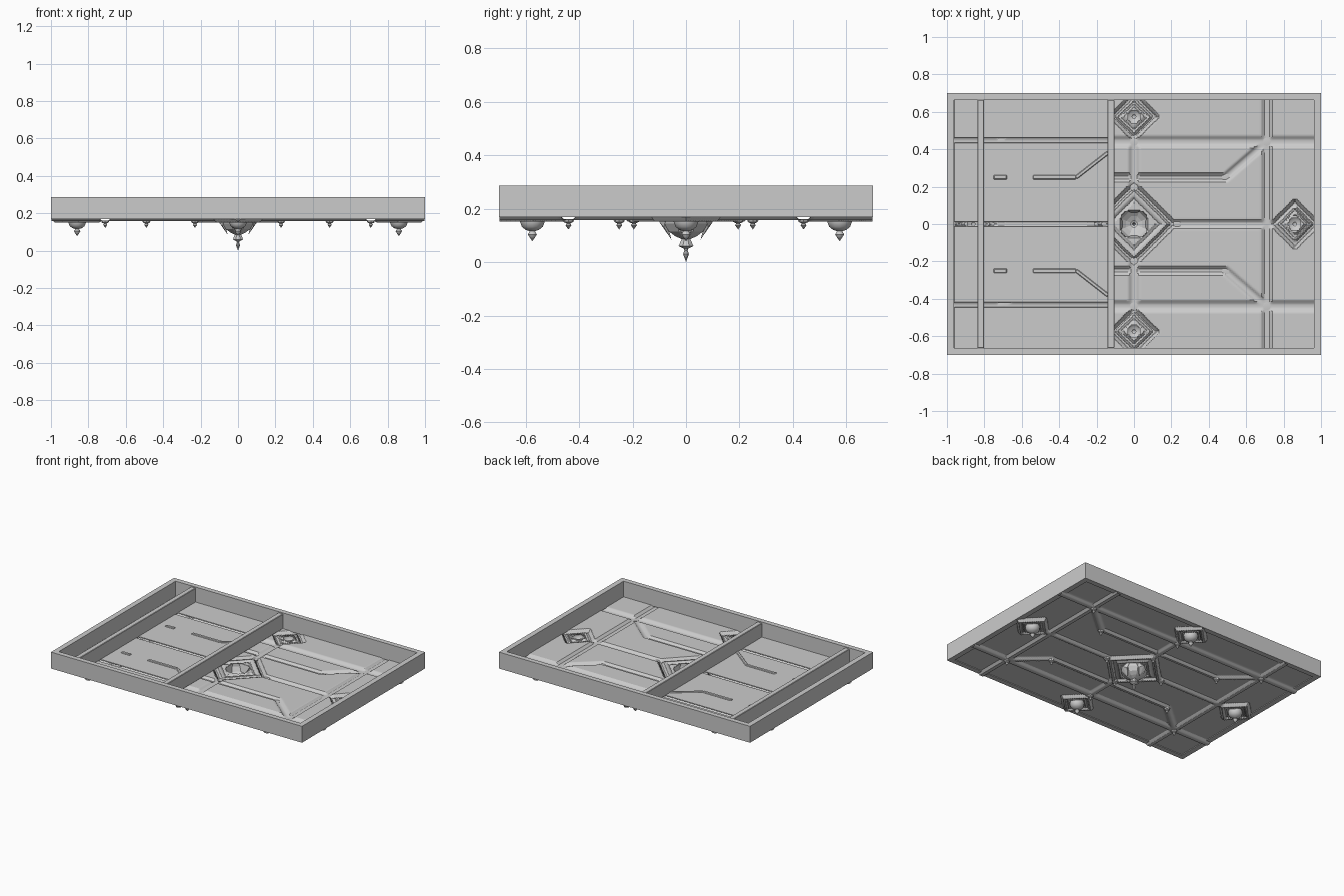
import bpy, bmesh, math
from mathutils import Vector

if "Cube" in bpy.data.objects:
    bpy.data.objects.remove(bpy.data.objects["Cube"])

BASE = 0.173          # level of the ceiling sheet


def finish(name, bm, smooth=None):
    me = bpy.data.meshes.new(name)
    bm.to_mesh(me)
    bm.free()
    ob = bpy.data.objects.new(name, me)
    bpy.context.collection.objects.link(ob)
    if smooth:
        bpy.ops.object.select_all(action='DESELECT')
        ob.select_set(True)
        bpy.context.view_layer.objects.active = ob
        bpy.ops.object.shade_smooth_by_angle(angle=math.radians(smooth))
    return ob


def box(name, x0, x1, y0, y1, z0, z1, bevel=0.0):
    bm = bmesh.new()
    bmesh.ops.create_cube(bm, size=1)
    for v in bm.verts:
        v.co = ((x0 + x1) / 2 + v.co.x * (x1 - x0),
                (y0 + y1) / 2 + v.co.y * (y1 - y0),
                (z0 + z1) / 2 + v.co.z * (z1 - z0))
    if bevel:
        bmesh.ops.bevel(bm, geom=bm.edges[:], offset=bevel, segments=1, affect='EDGES')
    return finish(name, bm)


def lathe(name, profile, x, y, sides, turn=0.0, smooth=None):
    bm = bmesh.new()
    rings = []
    for r, z in profile:
        rings.append([bm.verts.new((x + r * math.cos(turn + math.tau * i / sides),
                                    y + r * math.sin(turn + math.tau * i / sides), z))
                      for i in range(sides)])
    for a, b in zip(rings, rings[1:]):
        for i in range(sides):
            j = (i + 1) % sides
            bm.faces.new((a[j], a[i], b[i], b[j]))
    bmesh.ops.remove_doubles(bm, verts=bm.verts[:], dist=0.0002)
    return finish(name, bm, smooth)


# Rib layout: (x0, y0, x1, y1, half width)
ribs = [(0, 0.2, 0, 0.46, 0.028), (0, -0.46, 0, -0.2, 0.028)]
for s in (-1, 1):
    ribs += [(-1, 0.44 * s, 1, 0.44 * s, 0.03),
             (0.71 * s, -0.7, 0.71 * s, 0.7, 0.03),
             (0.22 * s, 0, 0.74 * s, 0, 0.026)]
    for t in (-1, 1):
        ribs += [(0.03 * s, 0.25 * t, 0.49 * s, 0.25 * t, 0.024),
                 (0.49 * s, 0.25 * t, 0.71 * s, 0.44 * t, 0.024)]

# Medallions: (x, y, outer half diagonal, hole radius)
medallions = [(0, 0, 0.205, 0.085), (0.86, 0, 0.11, 0.04), (-0.86, 0, 0.11, 0.04),
              (0, 0.575, 0.11, 0.04), (0, -0.575, 0.11, 0.04)]


def ramp(d, half):
    return min(1.0, max(0.0, (half - d) / (half * 0.55)))


def drop_at(x, y):
    p, deep = Vector((x, y)), 0.0
    for x0, y0, x1, y1, half in ribs:
        a, b = Vector((x0, y0)), Vector((x1, y1))
        t = max(0.0, min(1.0, (p - a).dot(b - a) / (b - a).length_squared))
        deep = max(deep, 0.015 * ramp((p - a - (b - a) * t).length, half))
    for mx, my, half, hole in medallions:
        d = abs(x - mx) + abs(y - my)
        if d < half + 0.04:
            # raised border, shallow field and inner diamond
            inside = 0.006 * ramp(max(0, d - half), 0.02)
            deep = inside if d < half - 0.03 else max(deep, inside)
            deep = max(deep, 0.022 * ramp(abs(d - half), 0.026),
                       0.016 * ramp(abs(d - half * 0.66), 0.02))
    return deep


# Embossed ceiling sheet with hollow ribs, open over the pendants
bm = bmesh.new()
bmesh.ops.create_grid(bm, x_segments=240, y_segments=168, size=1)
for v in bm.verts:
    x, y = v.co.x * 0.998, v.co.y * 0.698
    v.co = (x, y, BASE - drop_at(x, y))
holes = [f for f in bm.faces if any(
    math.hypot(f.calc_center_median().x - m[0], f.calc_center_median().y - m[1]) < m[3] - 0.006
    for m in medallions)]
bmesh.ops.delete(bm, geom=holes, context='FACES')
finish("ceiling_sheet", bm, 30)

# Surrounding frame walls
for s, side in ((-1, "left"), (1, "right")):
    a, b = sorted((s, s * 0.962))
    box("frame_" + side, a, b, -0.7, 0.7, 0.168, 0.286)
for s, side in ((-1, "front"), (1, "back")):
    a, b = sorted((s * 0.7, s * 0.664))
    box("frame_" + side, -0.962, 0.962, a, b, 0.168, 0.286)

# Cross beams
for x in (-0.82, -0.123):
    box("cross_beam", x - 0.018, x + 0.018, -0.664, 0.664, BASE, 0.28, 0.003)

# Backing boards over the left half, parted at the seams
for y0, y1 in ((-0.664, -0.445), (-0.42, -0.012), (0.012, 0.435), (0.46, 0.664)):
    box("backing_board", -0.962, -0.12, y0, y1, BASE + 0.001, BASE + 0.006, 0.002)

# Raised slats left on the backing boards
for s in (-1, 1):
    for x0, x1 in ((-0.75, -0.68), (-0.54, -0.31)):
        box("backing_slat", x0, x1, 0.25 * s - 0.012, 0.25 * s + 0.012, BASE, BASE + 0.012, 0.004)
    brace = box("backing_brace", -0.11, 0.11, -0.01, 0.01, BASE, BASE + 0.011, 0.004)
    brace.location = (-0.225, 0.315 * s, 0)
    brace.rotation_euler.z = s * math.radians(38)

# Large central pendant: eight-sided crown, flared neck and spike
lathe("centre_pendant",
      [(0.09, 0.166), (0.088, 0.145), (0.07, 0.115), (0.045, 0.098), (0.018, 0.086),
       (0.03, 0.06), (0.008, 0.05), (0.007, 0.042), (0.012, 0.03), (0, 0)],
      0, 0, 8, math.pi / 8)
# Four petals around the crown
for i in range(4):
    a = i * math.pi / 2
    bm = bmesh.new()
    pts = [(0.075, -0.045, 0.165), (0.075, 0.045, 0.165), (0.1, 0, 0.15), (0.055, 0, 0.085),
           (0.083, -0.03, 0.13), (0.083, 0.03, 0.13)]
    for px, py, pz in pts:
        bm.verts.new((px * math.cos(a) - py * math.sin(a), px * math.sin(a) + py * math.cos(a), pz))
    bmesh.ops.convex_hull(bm, input=bm.verts[:])
    finish("centre_petal", bm)

# Four smaller round pendants
for x, y, half, hole in medallions[1:]:
    lathe("small_pendant",
          [(0.048, 0.168), (0.047, 0.15), (0.04, 0.132), (0.026, 0.121), (0.01, 0.116),
           (0.017, 0.104), (0.012, 0.095), (0, 0.078)], x, y, 14, 0, 45)

# Little drops at rib junctions
spots = [(0.23 * s, 0) for s in (-1, 1)] + [(0, y * s) for s in (-1, 1) for y in (0.195, 0.44)]
spots += [(x * s, y * t) for s in (-1, 1) for t in (-1, 1) for x, y in ((0.71, 0.44), (0.49, 0.25))]
for x, y in spots:
    lathe("junction_drop", [(0, 0.162), (0.022, 0.16), (0.018, 0.15), (0.007, 0.145),
                            (0.011, 0.138), (0, 0.122)], x, y, 8, 0, 40)
